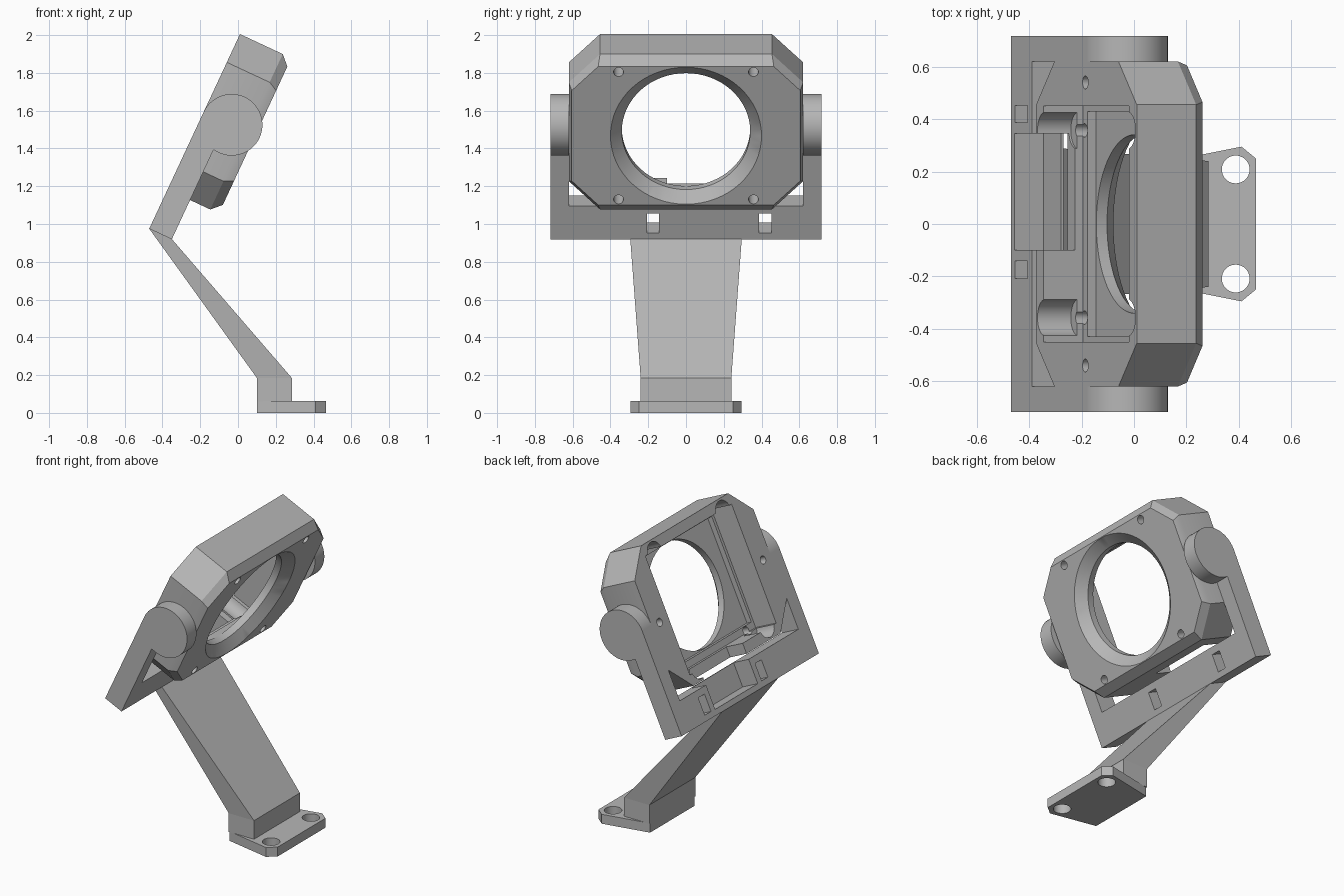
import bpy, bmesh, math
from mathutils import Matrix

if "Cube" in bpy.data.objects:
    bpy.data.objects.remove(bpy.data.objects["Cube"], do_unlink=True)

grey = bpy.data.materials.new("plain_grey")
grey.use_nodes = True
grey.diffuse_color = (0.47, 0.47, 0.47, 1)
grey.node_tree.nodes["Principled BSDF"].inputs["Base Color"].default_value = (0.47, 0.47, 0.47, 1)

# Tilted space of the head: X is depth to the face, Y is width, Z is height
TILT = Matrix.Translation((-0.47, 0, 0.975)) @ Matrix.Rotation(math.radians(25), 4, 'Y')
FLAT = Matrix.Identity(4)
MID = 0.683          # height of the tilt axis along the head
SIGNS = (-1, 1)


def loft(name, loops, matrix=TILT):
    """Solid through matching loops of points, capped at both ends."""
    bm = bmesh.new()
    rings = [[bm.verts.new(p) for p in loop] for loop in loops]
    n = len(rings[0])
    for a, b in zip(rings, rings[1:]):
        for i in range(n):
            j = (i + 1) % n
            bm.faces.new((a[i], a[j], b[j], b[i]))
    bm.faces.new(rings[0])
    bm.faces.new(rings[-1])
    bmesh.ops.recalc_face_normals(bm, faces=bm.faces)
    mesh = bpy.data.meshes.new(name)
    bm.to_mesh(mesh)
    bm.free()
    mesh.transform(matrix)
    mesh.materials.append(grey)
    ob = bpy.data.objects.new(name, mesh)
    bpy.context.collection.objects.link(ob)
    return ob


def box(name, x, y, z, matrix=TILT):
    return loft(name, [[(x[0], y[0], h), (x[1], y[0], h), (x[1], y[1], h), (x[0], y[1], h)]
                       for h in z], matrix)


def circle(r, n=64):
    return [(r * math.cos(2 * math.pi * i / n), r * math.sin(2 * math.pi * i / n)) for i in range(n)]


def bore(name, y, z, steps, n=32):
    """Round solid along the depth axis; steps are (depth, radius)."""
    return loft(name, [[(d, y + a, z + b) for a, b in circle(r, n)] for d, r in steps])


def only(ob):
    bpy.ops.object.select_all(action='DESELECT')
    ob.select_set(True)
    bpy.context.view_layer.objects.active = ob


def combine(ob, others, operation='DIFFERENCE'):
    """Apply a boolean with each helper, then remove the helper."""
    for other in others:
        other.hide_render = True
        only(ob)
        mod = ob.modifiers.new("boolean", 'BOOLEAN')
        mod.operation, mod.solver, mod.object = operation, 'EXACT', other
        bpy.ops.object.modifier_apply(modifier=mod.name)
        bpy.data.objects.remove(other, do_unlink=True)


def smooth(ob):
    only(ob)
    bpy.ops.object.shade_smooth_by_angle(angle=math.radians(25))


def octagon(depth, half_y, half_z, cut):
    quarter = [(half_y, half_z - cut), (half_y - cut, half_z)]
    pts = quarter + [(-y, z) for y, z in reversed(quarter)]
    pts += [(-y, -z) for y, z in pts]
    return [(depth, y, MID + z) for y, z in pts]


# Head frame: eight-sided shell with a bevelled face
frame = loft("head_frame", [octagon(0, 0.62, 0.454, 0.165), octagon(0.25, 0.62, 0.454, 0.165),
                            octagon(0.3, 0.605, 0.404, 0.14)])
cutters = [
    box("pocket", (-0.1, 0.165), (-0.45, 0.45), (MID - 0.386, MID + 0.386)),
    box("inner_pocket", (0.1, 0.2), (-0.43, 0.43), (MID - 0.343, MID + 0.343)),
    bore("opening", 0, MID, [(0.1, 0.34), (0.245, 0.34), (0.3, 0.4), (0.32, 0.422)], 64),
    box("cable_notch", (-0.1, 0.132), (-0.1, 0.345), (0.1, 0.4)),
]
for sy in SIGNS:
    cutters.append(bore("side_hole", sy * 0.54, MID - 0.01, [(-0.1, 0.025), (0.1, 0.025)]))
    for sz in SIGNS:
        y, z = sy * 0.357, MID + sz * 0.372
        cutters.append(bore("corner_recess", y, z, [(-0.1, 0.07), (0.14, 0.07)]))
        cutters.append(bore("screw_hole", y, z, [(0.1, 0.026), (0.35, 0.026)]))
combine(frame, cutters)
smooth(frame)

# Yoke: cross bar with cable channel and tie slots, two arms and round hubs
bar = box("yoke_bar", (0, 0.132), (-0.717, 0.717), (0, 0.193))
combine(bar, [box("cable_channel", (-0.1, 0.122), (-0.1, 0.345), (0.035, 0.4))]
        + [box("tie_slot", (-0.1, 0.3), (y, y + 0.065), (0.037, 0.15)) for y in (-0.207, 0.387)])
for side, s in (("right", -1), ("left", 1)):
    ends = sorted((s * 0.619, s * 0.717))
    box(side + "_yoke_arm", (0, 0.132), ends, (0.193, MID))
    hub = loft(side + "_yoke_hub", [[(0.163 + a, y, MID + b) for a, b in circle(0.163)] for y in ends])
    smooth(hub)

# Leaning stem, widening towards the yoke
def section(x0, x1, z0, z1, half):
    return [(x0, -half, z0), (x1, -half, z1), (x1, half, z1), (x0, half, z0)]


loft("stem", [section(0.1, 0.285, 0.06, 0.06, 0.24), section(0.1, 0.285, 0.185, 0.185, 0.24),
              section(-0.47, -0.35, 0.975, 0.92, 0.295)], FLAT)

# Foot plate with two fixing holes
half = [(0.1, 0.233), (0.41, 0.295), (0.465, 0.25)]
outline = half + [(x, -y) for x, y in reversed(half)]
foot = loft("foot_plate", [[(x, y, z) for x, y in outline] for z in (0, 0.062)], FLAT)
combine(foot, [loft("fixing_hole", [[(0.388 + a, s * 0.208 + b, z) for a, b in circle(0.053, 40)]
                                    for z in (-0.1, 0.2)], FLAT) for s in SIGNS])
smooth(foot)
